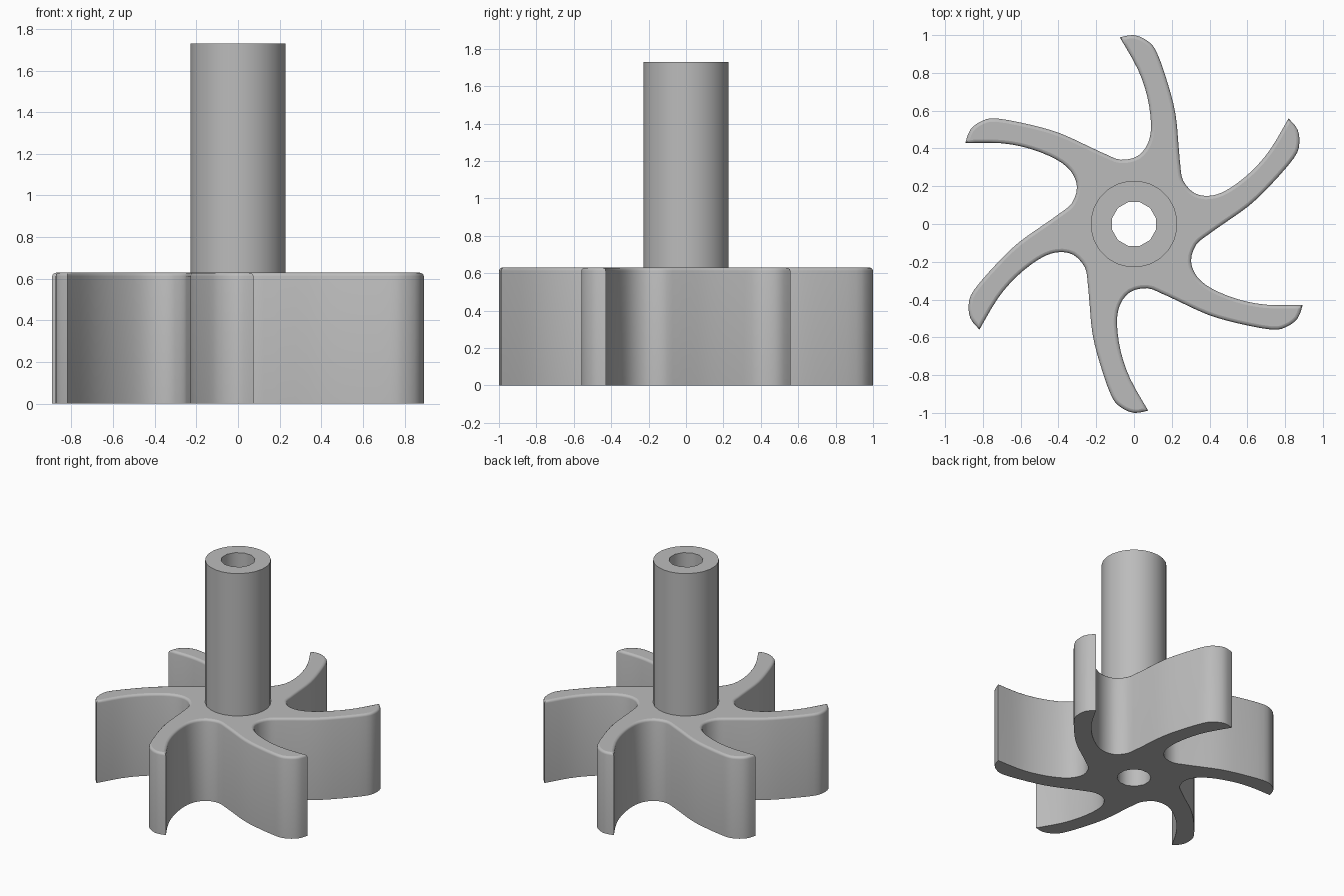
import bpy, bmesh
from math import cos, sin, pi, radians
from mathutils import Vector, Matrix

cube = bpy.data.objects.get("Cube")
if cube:
    bpy.data.objects.remove(cube, do_unlink=True)

BLADES, HUB_H, TOP = 6, 0.63, 1.73
SHAFT_R, BORE_R = 0.23, 0.12
SHAFT_SIDES, BORE_SIDES = 24, 12

grey = bpy.data.materials.new("grey metal")
grey.use_nodes = True
grey.diffuse_color = (0.5, 0.5, 0.5, 1)
grey.node_tree.nodes["Principled BSDF"].inputs["Base Color"].default_value = (0.5, 0.5, 0.5, 1)


def finish(bm, name):
    bmesh.ops.recalc_face_normals(bm, faces=bm.faces[:])
    mesh = bpy.data.meshes.new(name)
    bm.to_mesh(mesh)
    bm.free()
    mesh.materials.append(grey)
    ob = bpy.data.objects.new(name, mesh)
    bpy.context.collection.objects.link(ob)
    bpy.ops.object.select_all(action='DESELECT')
    ob.select_set(True)
    bpy.context.view_layer.objects.active = ob
    bpy.ops.object.shade_smooth_by_angle(angle=radians(40))
    # Level caps stay flat
    for p in mesh.polygons:
        if abs(p.normal.z) > 0.999:
            p.use_smooth = False
    return ob


def ring(bm, radius, z, sides):
    return [bm.verts.new((radius * cos(2 * pi * (i + 0.5) / sides),
                          radius * sin(2 * pi * (i + 0.5) / sides), z)) for i in range(sides)]


def loop_edges(bm, verts):
    return [bm.edges.new((a, b)) for a, b in zip(verts, verts[1:] + verts[:1])]


def smooth_path(pts, steps):
    """Catmull-Rom path through the points, without the last one."""
    p = [pts[0]] + pts + [pts[-1]]
    out = []
    for a, b, c, d in zip(p, p[1:], p[2:], p[3:]):
        for k in range(steps):
            t = k / steps
            out.append(0.5 * (2 * b + (c - a) * t + (2 * a - 5 * b + 4 * c - d) * t * t
                              + (3 * b - a - 3 * c + d) * t ** 3))
    return out


# Outline from one blade tip, down its outer side and up the next blade
outer_side = [(-0.075, 0.988), (0.0, 1.0), (0.07, 0.97), (0.12, 0.91), (0.18, 0.74),
              (0.22, 0.58), (0.237, 0.40), (0.245, 0.315)]
inner_side = [(-0.07, 0.34), (0.02, 0.36), (0.075, 0.43), (0.09, 0.53),
              (0.07, 0.675), (0.02, 0.82), (-0.075, 0.988)]
turn = Matrix.Rotation(-2 * pi / BLADES, 3, 'Z')
path = [Vector((x, y, 0)) for x, y in outer_side]
path += [turn @ Vector((x, y, 0)) for x, y in inner_side]
section = smooth_path(path, 3)

# Bladed wheel: extruded outline with a softened upper rim
bm = bmesh.new()
outline = []
for i in range(BLADES):
    rot = Matrix.Rotation(-2 * pi * i / BLADES, 3, 'Z')
    outline += [bm.verts.new(rot @ v) for v in section]
base = bm.faces.new(outline)
res = bmesh.ops.extrude_face_region(bm, geom=[base], use_keep_orig=True)
lifted = [g for g in res["geom"] if isinstance(g, bmesh.types.BMVert)]
bmesh.ops.translate(bm, verts=lifted, vec=(0, 0, HUB_H))
rim = [e for e in bm.edges if all(v.co.z > HUB_H - 0.001 for v in e.verts)]
bmesh.ops.bevel(bm, geom=rim, offset=0.018, segments=3, profile=0.5, affect='EDGES')

# Caps refilled around the shaft and the bore
for z, radius, sides in ((0, BORE_R, BORE_SIDES), (HUB_H, SHAFT_R, SHAFT_SIDES)):
    cap = max((f for f in bm.faces if abs(f.calc_center_median().z - z) < 0.001),
              key=lambda f: f.calc_area())
    edges = list(cap.edges)
    bmesh.ops.delete(bm, geom=[cap], context='FACES_ONLY')
    edges += loop_edges(bm, ring(bm, radius, z, sides))
    bmesh.ops.triangle_fill(bm, edges=edges, use_beauty=True, normal=(0, 0, 1 if z else -1))
finish(bm, "bladed_wheel")

# Hollow shaft: outer wall, bore through the whole height, and end ring
bm = bmesh.new()
outer = [ring(bm, SHAFT_R, z, SHAFT_SIDES) for z in (HUB_H, TOP)]
bore = [ring(bm, BORE_R, z, BORE_SIDES) for z in (0, TOP)]
for low, high in (outer, bore):
    for i in range(len(low)):
        j = (i + 1) % len(low)
        bm.faces.new((low[i], low[j], high[j], high[i]))
rims = [e for e in bm.edges if all(v.co.z > TOP - 0.001 for v in e.verts)]
bmesh.ops.triangle_fill(bm, edges=rims, use_beauty=True, normal=(0, 0, 1))
finish(bm, "hollow_shaft")
